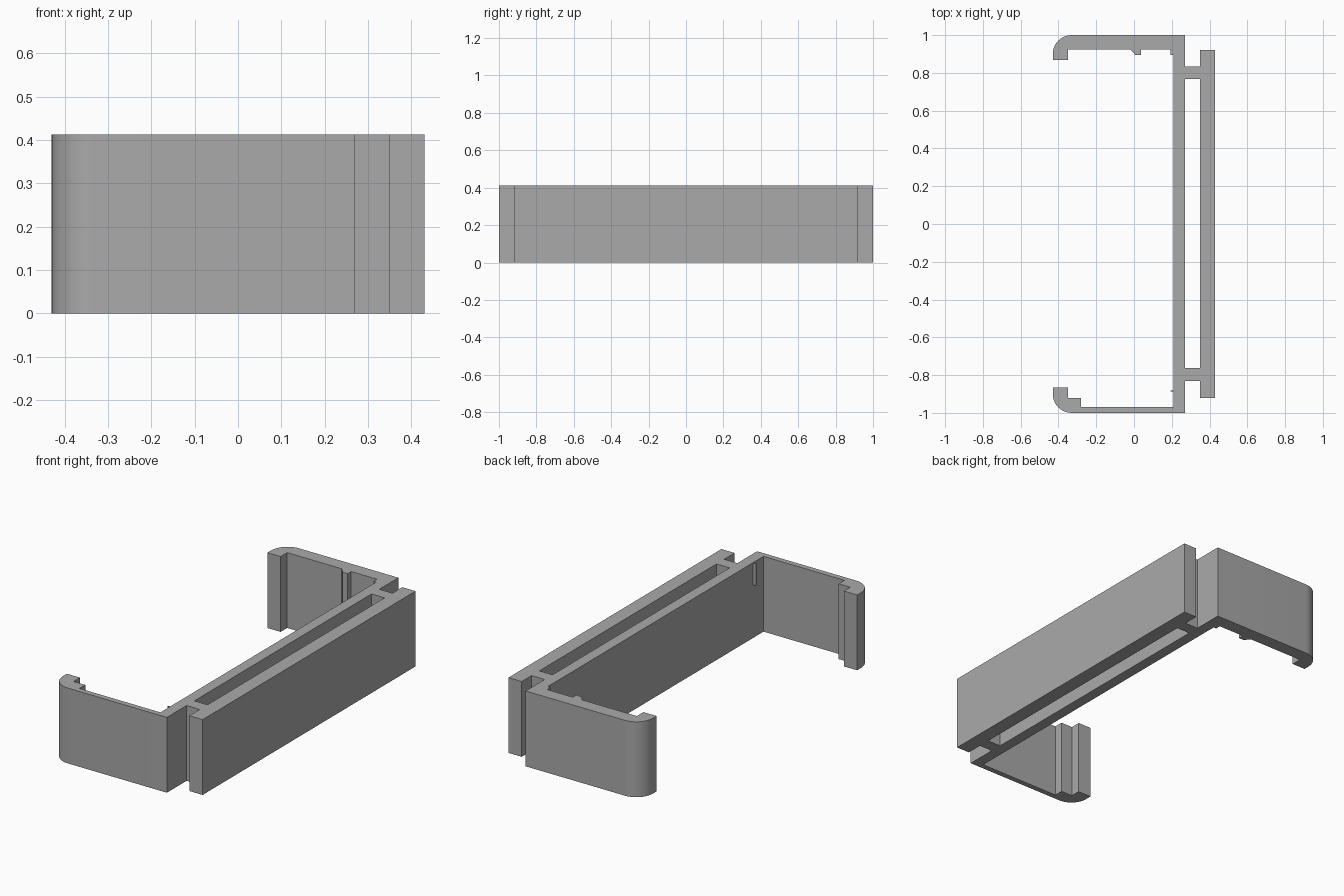
import bpy, bmesh
from math import pi, sin, cos

HEIGHT = 0.412
RADIUS = 0.1

old = bpy.data.objects.get("Cube")
if old:
    bpy.data.objects.remove(old, do_unlink=True)

grey = bpy.data.materials.new("plain grey")
grey.use_nodes = True
colour = (0.4, 0.4, 0.4, 1)
grey.diffuse_color = colour
grey.node_tree.nodes["Principled BSDF"].inputs["Base Color"].default_value = colour


def extrude(name, loops, z0, z1):
    """Fill closed outlines (inner ones become holes) and extrude them upward."""
    bm = bmesh.new()
    edges = []
    for loop in loops:
        vs = [bm.verts.new((x, y, z0)) for x, y in loop]
        edges += [bm.edges.new((a, b)) for a, b in zip(vs, vs[1:] + vs[:1])]
    bmesh.ops.triangle_fill(bm, use_beauty=True, edges=edges)
    bmesh.ops.dissolve_limit(bm, angle_limit=0.01, verts=bm.verts[:], edges=bm.edges[:])
    top = bmesh.ops.extrude_face_region(bm, geom=bm.faces[:], use_keep_orig=True)
    for v in top["geom"]:
        if isinstance(v, bmesh.types.BMVert):
            v.co.z = z1
    bmesh.ops.recalc_face_normals(bm, faces=bm.faces[:])
    mesh = bpy.data.meshes.new(name)
    bm.to_mesh(mesh)
    bm.free()
    mesh.materials.append(grey)
    obj = bpy.data.objects.new(name, mesh)
    bpy.context.collection.objects.link(obj)
    return obj


def corner(cx, cy, start, steps=10):
    """Quarter circle, counter-clockwise from the start angle."""
    angles = [start + pi / 2 * i / steps for i in range(steps + 1)]
    return [(cx + RADIUS * cos(a), cy + RADIUS * sin(a)) for a in angles]


# Outer back: spine ends, stub ribs and the mounting plate
outline = [(0.27, -1), (0.27, -0.83), (0.35, -0.83), (0.35, -0.92),
           (0.43, -0.92), (0.43, 0.92), (0.35, 0.92), (0.35, 0.835),
           (0.27, 0.835), (0.27, 1)]
# Rear arm: rounded hook, locating bump and inner step
outline += corner(-0.43 + RADIUS, 1 - RADIUS, pi / 2)
outline += [(-0.43, 0.868), (-0.35, 0.868), (-0.35, 0.925), (-0.02, 0.925),
            (0.007, 0.895), (0.037, 0.895), (0.037, 0.925), (0.193, 0.925),
            (0.193, 0.895), (0.21, 0.895)]
# Front arm: thin wall, pad and rounded hook
outline += [(0.21, -0.97), (-0.28, -0.97), (-0.28, -0.92), (-0.35, -0.92),
            (-0.35, -0.865), (-0.43, -0.865)]
outline += corner(-0.43 + RADIUS, -1 + RADIUS, pi)
# Long slot between the spine and the mounting plate
slot = [(0.27, -0.763), (0.35, -0.763), (0.35, 0.768), (0.27, 0.768)]

bracket = extrude("clip_bracket", [outline, slot], 0, HEIGHT)
bpy.context.view_layer.objects.active = bracket
bracket.select_set(True)
bpy.ops.object.shade_smooth_by_angle(angle=pi / 6)

# Small stop tab on the inside of the spine
tab = [(0.193, -0.886), (0.212, -0.886), (0.212, -0.881), (0.193, -0.881)]
extrude("stop_tab", [tab], 0.29, HEIGHT - 0.002)
